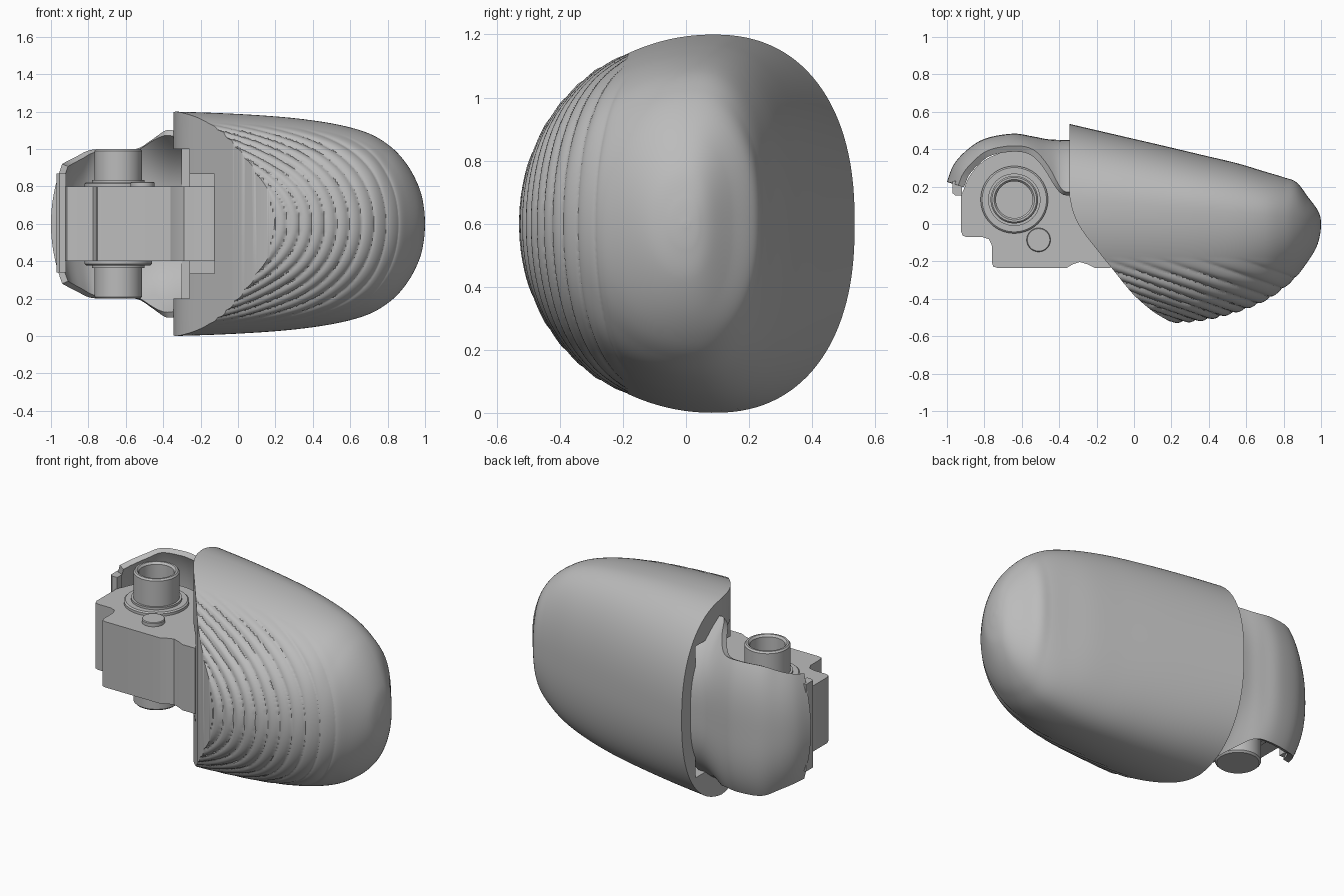
import bpy, bmesh, math
from math import sin, cos, pi, radians

if "Cube" in bpy.data.objects:
    bpy.data.objects.remove(bpy.data.objects["Cube"])

grey = bpy.data.materials.new("warm_grey")
grey.diffuse_color = (0.5, 0.5, 0.5, 1)
grey.use_nodes = True
grey.node_tree.nodes["Principled BSDF"].inputs["Base Color"].default_value = grey.diffuse_color


def finish(name, bm, angle=35):
    bmesh.ops.recalc_face_normals(bm, faces=bm.faces)
    me = bpy.data.meshes.new(name)
    bm.to_mesh(me)
    bm.free()
    ob = bpy.data.objects.new(name, me)
    bpy.context.collection.objects.link(ob)
    me.materials.append(grey)
    smooth(ob, angle)
    return ob


def smooth(ob, angle):
    bpy.ops.object.select_all(action='DESELECT')
    ob.select_set(True)
    bpy.context.view_layer.objects.active = ob
    bpy.ops.object.shade_smooth_by_angle(angle=radians(angle))


def prism(name, pts, z0, z1, angle=25):
    bm = bmesh.new()
    f = bm.faces.new([bm.verts.new((x, y, z0)) for x, y in pts])
    r = bmesh.ops.extrude_face_region(bm, geom=[f])
    vs = [v for v in r['geom'] if isinstance(v, bmesh.types.BMVert)]
    bmesh.ops.translate(bm, vec=(0, 0, z1 - z0), verts=vs)
    # the starting face is left open by the extrusion on some builds
    if not any(all(abs(v.co.z - z0) < 1e-6 for v in g.verts) for g in bm.faces):
        bm.faces.new([v for v in bm.verts if abs(v.co.z - z0) < 1e-6])
    return finish(name, bm, angle)


def rect(x0, x1, y0, y1):
    return [(x0, y0), (x1, y0), (x1, y1), (x0, y1)]


def turned(name, cx, cy, profile, n=64):
    """Lathe an (r, z) profile about a vertical axis."""
    bm = bmesh.new()
    rings = [[bm.verts.new((cx + r * cos(2 * pi * k / n), cy + r * sin(2 * pi * k / n), z))
              for k in range(n)] for r, z in profile]
    for a, b in zip(rings, rings[1:]):
        for k in range(n):
            bm.faces.new((a[k], a[(k + 1) % n], b[(k + 1) % n], b[k]))
    bm.faces.new(rings[0])
    bm.faces.new(rings[-1])
    return finish(name, bm, 30)


def spline(table, per):
    """Catmull-Rom rows through a table of tuples."""
    out = []
    for i in range(len(table) - 1):
        p0, p1 = table[max(i - 1, 0)], table[i]
        p2, p3 = table[i + 1], table[min(i + 2, len(table) - 1)]
        for j in range(per):
            t = j / per
            out.append([b + .5 * t * (c - a + t * (2 * a - 5 * b + 4 * c - d + t * (3 * (b - c) + d - a)))
                        for a, b, c, d in zip(p0, p1, p2, p3)])
    return out + [list(table[-1])]


def clamp(v):
    return max(0, min(1, v))


# fingertip shell: sections (x, top y, bottom y, half width, y of widest point)
sections = [(-.345, .535, -.535, .6, .08), (-.1, .478, -.535, .592, .08), (.15, .42, -.525, .578, .07),
            (.36, .37, -.512, .558, .06), (.55, .325, -.467, .527, .04), (.7, .28, -.407, .483, .03),
            (.8, .25, -.34, .425, .02), (.87, .222, -.277, .36, .01), (.93, .145, -.2, .275, .005),
            (.975, .085, -.125, .175, 0), (.994, .045, -.06, .085, 0), (1, .012, -.012, .012, 0)]
rows = spline(sections, 18)
SLOPE = .35
keel = [(r[2] + SLOPE * r[0], r[0]) for r in rows]


def keel_x(g):
    """Where the slanted ridge plane g meets the bottom line of the shell."""
    for (g0, x0), (g1, x1) in zip(keel, keel[1:]):
        if g0 <= g < g1:
            return x0 + (x1 - x0) * (g - g0) / (g1 - g0)
    return 1


angles = [pi * k / 60 for k in range(60)] + [pi + pi * k / 220 for k in range(220)]
bm = bmesh.new()
rings = []
for x, top, bot, hz, yc in rows:
    ring = []
    for a in angles:
        c, s = cos(a), sin(a)
        e = .86 if s > 0 else .98
        h = top - yc if s > 0 else yc - bot
        dy = math.copysign(abs(s) ** e, s) * h
        dz = math.copysign(abs(c) ** e, c) * hz
        # grip ridges sweeping round the pad
        y = yc + dy
        fade = clamp((-.18 - y) / .1)
        if fade:
            at = keel_x(y + SLOPE * x)
            fade *= clamp((.92 - at) / .05)
            k = 1 + .026 * fade * (abs(sin(pi * at / .066)) ** .6 - .5)
            dy, dz = dy * k, dz * k
        ring.append(bm.verts.new((x, yc + dy, .6 + dz)))
    rings.append(ring)
n = len(angles)
for a, b in zip(rings, rings[1:]):
    for k in range(n):
        bm.faces.new((a[k], a[(k + 1) % n], b[(k + 1) % n], b[k]))
bm.faces.new(rings[0])
bm.faces.new(rings[-1])
shell = finish("fingertip_shell", bm)

# curved joint cut and stepped pocket
curve = [(-.36, .2), (-.345, .15), (-.325, .06), (-.28, -.03), (-.2, -.135), (-.1, -.26), (-.04, -.335),
         (0, -.38), (.06, -.435), (.12, -.48), (.2, -.525), (.32, -.58)]
cutters = [
    prism("joint_cutter", [p[:2] for p in spline(curve, 4)] + [(.32, -.9), (-.6, -.9), (-.6, .2)], -.3, 1.5),
    prism("wide_pocket_cutter", rect(-.5, -.26, -.7, .4), .2, 1.0),
    prism("deep_pocket_cutter", rect(-.5, -.125, -.7, .3), .335, .865)]
for cutter in cutters:
    cutter.hide_render = True
    m = shell.modifiers.new("cut", 'BOOLEAN')
    m.operation, m.solver, m.object = 'DIFFERENCE', 'EXACT', cutter
    bpy.context.view_layer.objects.active = shell
    bpy.ops.object.modifier_apply(modifier=m.name)
    bpy.data.objects.remove(cutter)
smooth(shell, 40)

# hinge block
arc = [(-.645 + .273 * cos(radians(a)), .115 + .273 * sin(radians(a))) for a in range(14, 166, 4)]
block = [(-.125, .17), (-.385, .17)] + arc + [
    (-.925, .15), (-.925, -.04), (-.915, -.062), (-.895, -.07), (-.81, -.07), (-.775, -.082), (-.76, -.115),
    (-.76, -.205), (-.752, -.228), (-.73, -.235), (-.36, -.235), (-.33, -.217), (-.29, -.203),
    (-.25, -.215), (-.21, -.235), (-.125, -.235)]
prism("hinge_block", block, .4, .8, 28)

# axle bosses: hollow above, closed below, each with a flange
turned("upper_axle", -.64, .13, [(.18, .79), (.18, .815), (.172, .822), (.14, .822), (.14, .835), (.127, .835),
                                 (.127, .99), (.119, 1.0), (.108, 1.0), (.098, .988), (.098, .82)])
turned("lower_axle", -.64, .13, [(.18, .41), (.18, .385), (.172, .378), (.14, .378), (.14, .365),
                                 (.127, .365), (.127, .21), (.117, .2)])
turned("stop_pin", -.51, -.085, [(.064, .79), (.064, .82), (.06, .824)], 40)

# knuckle cover: crowned strip (x, crown y, edge drop, half width)
cover = [(-1.0, .225, .02, .32), (-.965, .315, .045, .335), (-.9, .39, .06, .36), (-.8, .455, .065, .395),
         (-.65, .483, .065, .4), (-.54, .468, .07, .402), (-.46, .453, .14, .45), (-.39, .45, .26, .498),
         (-.345, .45, .28, .5), (-.3, .45, .28, .5)]
bm = bmesh.new()
strips = []
for x, y, drop, hz in spline(cover, 5):
    strip = []
    for k in range(41):
        t = sin(pi / 2 * (k / 20 - 1))
        bow = .06 * t * t * clamp((-.75 - x) / .25)
        strip.append(bm.verts.new((x + bow, y - drop * abs(t) ** 3, .6 + hz * t)))
    strips.append(strip)
for a, b in zip(strips, strips[1:]):
    for k in range(40):
        bm.faces.new((a[k], a[k + 1], b[k + 1], b[k]))
ob = finish("knuckle_cover", bm)
if sum(p.normal.y for p in ob.data.polygons) < 0:
    ob.data.flip_normals()
m = ob.modifiers.new("thickness", 'SOLIDIFY')
m.thickness, m.offset = .035, -1
bpy.ops.object.modifier_apply(modifier=m.name)
smooth(ob, 35)

# latch lip under the cover tip
prism("latch_lip", [(-.97, .23), (-.97, .165), (-.955, .152), (-.92, .152), (-.92, .2), (-.945, .23)], .34, .87)
